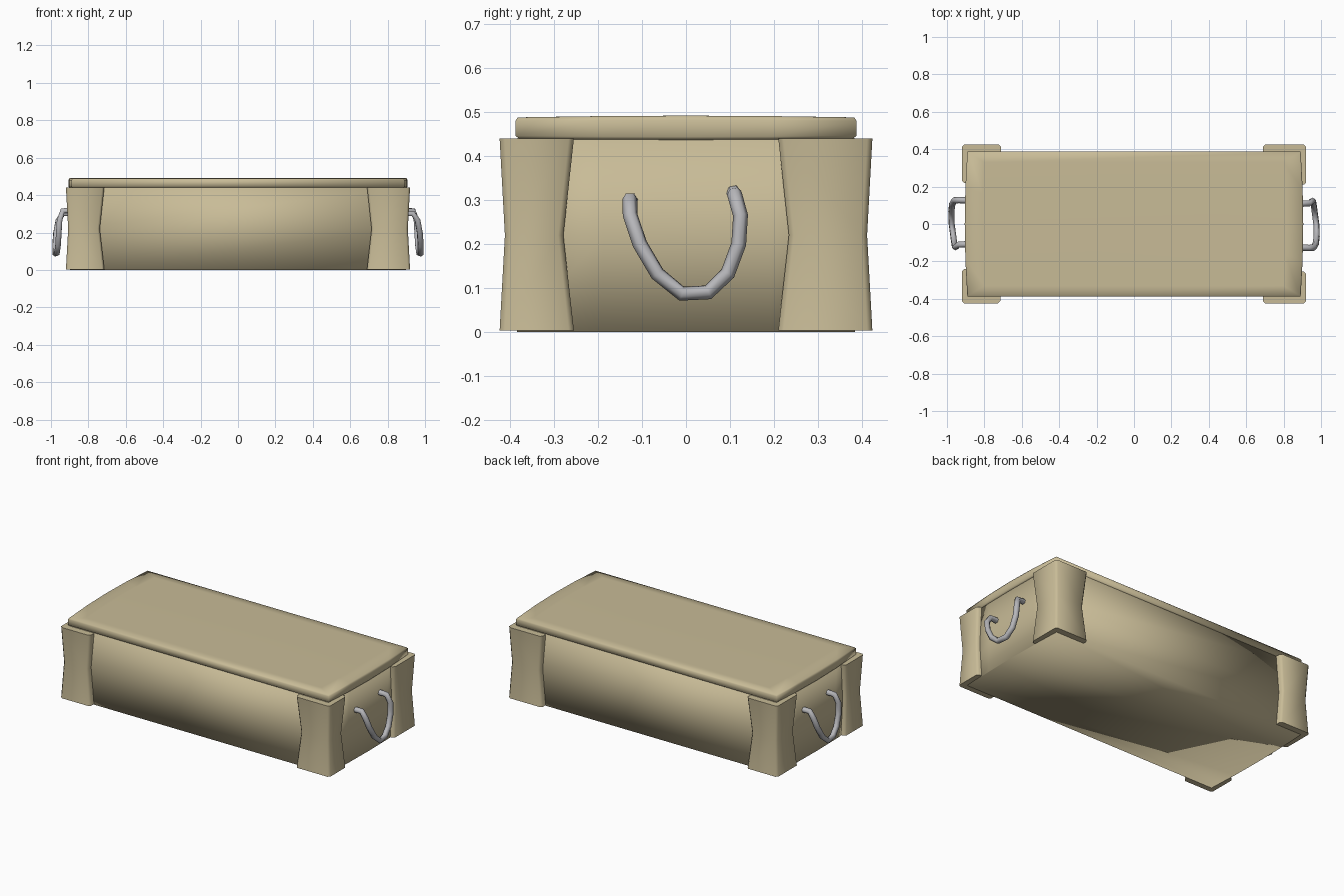
import bpy, bmesh, math

if "Cube" in bpy.data.objects:
    bpy.data.objects.remove(bpy.data.objects["Cube"])


def material(name, rgb):
    m = bpy.data.materials.new(name)
    m.diffuse_color = (*rgb, 1)
    m.use_nodes = True
    m.node_tree.nodes["Principled BSDF"].inputs["Base Color"].default_value = m.diffuse_color
    return m


canvas = material("tan canvas", (0.58, 0.50, 0.31))
metal = material("grey metal", (0.47, 0.47, 0.49))


def loft(name, rings, mat):
    """Closed solid skinned through equal-length rings, bottom to top."""
    bm = bmesh.new()
    loops = [[bm.verts.new(p) for p in r] for r in rings]
    n = len(rings[0])
    for a, b in zip(loops, loops[1:]):
        for i in range(n):
            j = (i + 1) % n
            bm.faces.new((a[i], a[j], b[j], b[i]))
    bm.faces.new(loops[0][::-1])
    bm.faces.new(loops[-1])
    bmesh.ops.recalc_face_normals(bm, faces=bm.faces)
    for f in bm.faces:
        f.smooth = True
    me = bpy.data.meshes.new(name)
    bm.to_mesh(me)
    bm.free()
    ob = bpy.data.objects.new(name, me)
    bpy.context.collection.objects.link(ob)
    me.materials.append(mat)
    return ob


def plan(hx, hy, bow, z, sag=0.0):
    """Rectangle with softly bowed short ends; sag lifts the middle."""
    ts = [-1, -0.5, 0, 0.5, 1]
    right = [(hx + bow * (1 - t * t), hy * t, z + sag * (1 - t * t)) for t in ts]
    left = [(-x, -y, zz) for x, y, zz in right]
    return right + left


# chest body, slightly pinched at mid height
loft("chest_body", [
    plan(0.885, 0.385, 0.012, 0.0),
    plan(0.880, 0.378, 0.012, 0.22),
    plan(0.885, 0.383, 0.012, 0.441),
], canvas)

# lid with softened edges
loft("lid", [
    plan(0.885, 0.378, 0.014, 0.439, -0.002),
    plan(0.891, 0.388, 0.014, 0.446, -0.002),
    plan(0.891, 0.388, 0.014, 0.480, 0.002),
    plan(0.886, 0.383, 0.014, 0.488, 0.004),
    plan(0.800, 0.330, 0.014, 0.489, 0.003),
], canvas)


# L-shaped corner guards wrapping each vertical edge, pinched at mid height
def guard(name, sx, sy, ix, iy):
    rings = []
    for z, outer, pinch in ((0.003, 0.0, 0.0), (0.22, 0.012, 0.024), (0.44, 0.0, 0.0)):
        ox, oy = 0.92 - outer, 0.424 - outer
        c, tx, ty = 0.012, 0.855, 0.36
        jx, jy = ix + pinch, iy + pinch
        pts = [(jx, ty), (jx, oy - c), (jx + c, oy), (ox - c, oy), (ox, oy - c),
               (ox, jy + c), (ox - c, jy), (tx, jy), (tx, ty)]
        rings.append([(sx * x, sy * y, z) for x, y in pts])
    ob = loft(name, rings, canvas)
    bpy.ops.object.select_all(action='DESELECT')
    ob.select_set(True)
    bpy.context.view_layer.objects.active = ob
    bpy.ops.object.shade_smooth_by_angle(angle=math.radians(60))


guard("front_left_guard", -1, -1, 0.715, 0.24)
guard("front_right_guard", 1, -1, 0.69, 0.255)
guard("back_right_guard", 1, 1, 0.69, 0.21)
guard("back_left_guard", -1, 1, 0.71, 0.22)

# drooping loop handles, the left one turned half a circle
path = [(0.88, -0.126, 0.300), (0.935, -0.128, 0.302), (0.960, -0.127, 0.265),
        (0.972, -0.105, 0.200), (0.977, -0.065, 0.132), (0.976, -0.010, 0.087),
        (0.968, 0.050, 0.090), (0.962, 0.095, 0.133), (0.958, 0.120, 0.200),
        (0.954, 0.124, 0.265), (0.938, 0.110, 0.315), (0.88, 0.108, 0.318)]
for name, s in (("right_handle", 1), ("left_handle", -1)):
    cu = bpy.data.curves.new(name, 'CURVE')
    cu.dimensions = '3D'
    cu.bevel_depth = 0.017
    cu.bevel_resolution = 1
    cu.use_fill_caps = True
    sp = cu.splines.new('POLY')
    sp.points.add(len(path) - 1)
    for p, (x, y, z) in zip(sp.points, path):
        p.co = (s * x, s * y, z, 1)
    sp.use_smooth = True
    cu.materials.append(metal)
    bpy.context.collection.objects.link(bpy.data.objects.new(name, cu))
